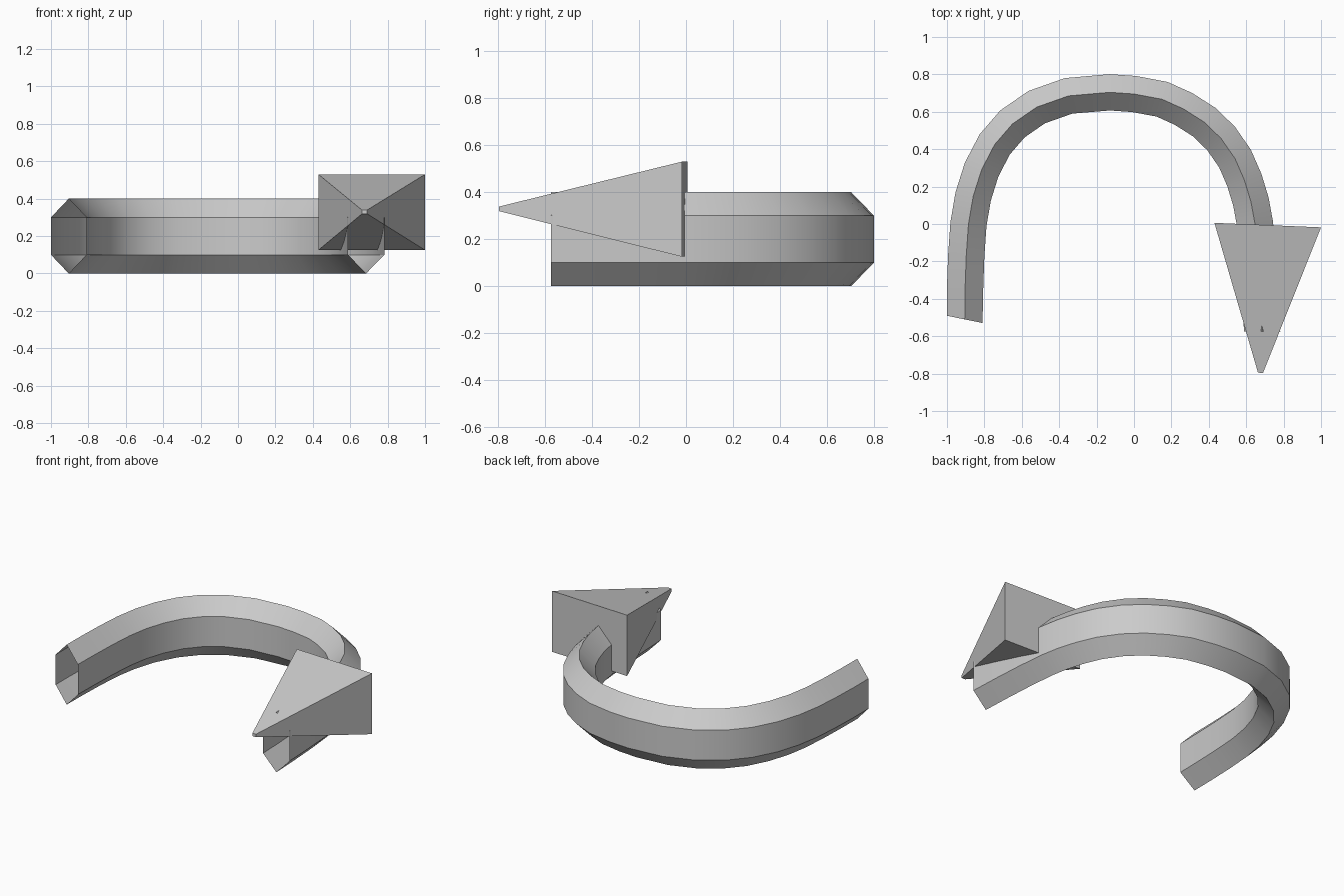
import bpy, bmesh, math
from mathutils import Vector

if "Cube" in bpy.data.objects:
    bpy.data.objects.remove(bpy.data.objects["Cube"])


def finish(bm, name):
    bmesh.ops.recalc_face_normals(bm, faces=bm.faces)
    mesh = bpy.data.meshes.new(name)
    bm.to_mesh(mesh)
    bm.free()
    ob = bpy.data.objects.new(name, mesh)
    bpy.context.collection.objects.link(ob)
    return ob


# Curved shaft: hexagonal section swept along a horseshoe path, open ends
path = [Vector(p) for p in [
    (-.905, -.51), (-.903, -.34), (-.897, -.17), (-.885, 0), (-.86, .147),
    (-.815, .29), (-.745, .425), (-.65, .535), (-.52, .625), (-.35, .685),
    (-.13, .704), (0, .695), (.15, .667), (.265, .615), (.375, .545),
    (.465, .458), (.54, .35), (.59, .235), (.625, .12), (.647, 0),
    (.664, -.18), (.676, -.37), (.685, -.575)]]
section = [(0, .4), (.097, .3), (.097, .1), (0, 0), (-.097, .1), (-.097, .3)]

bm = bmesh.new()
rings = []
last = len(path) - 1
for i, p in enumerate(path):
    if i == 0:
        t = Vector((.2, .98)).normalized()
    elif i == last:
        t = Vector((0, -1))
    else:
        t = ((p - path[i - 1]).normalized() + (path[i + 1] - p).normalized()).normalized()
    side = Vector((-t.y, t.x))
    rings.append([bm.verts.new((*(p + side * u), z)) for u, z in section])
for a, b in zip(rings, rings[1:]):
    for k in range(6):
        m = (k + 1) % 6
        bm.faces.new((a[k], a[m], b[m], b[k]))
shaft = finish(bm, "curved_shaft")
bpy.context.view_layer.objects.active = shaft
shaft.select_set(True)
bpy.ops.object.shade_smooth_by_angle(angle=math.radians(30))

# Arrowhead: four-sided pyramid with a tiny blunt tip
bm = bmesh.new()


def quad(x0, y0, x1, y1, z0, z1):
    return [bm.verts.new(c) for c in
            ((x0, y0, z0), (x1, y1, z0), (x1, y1, z1), (x0, y0, z1))]


base = quad(.43, .006, 1.0, -.018, .125, .53)
tip = quad(.663, -.795, .69, -.796, .319, .339)
bm.faces.new(base)
bm.faces.new(tip)
for k in range(4):
    m = (k + 1) % 4
    bm.faces.new((base[k], base[m], tip[m], tip[k]))
finish(bm, "arrowhead")
